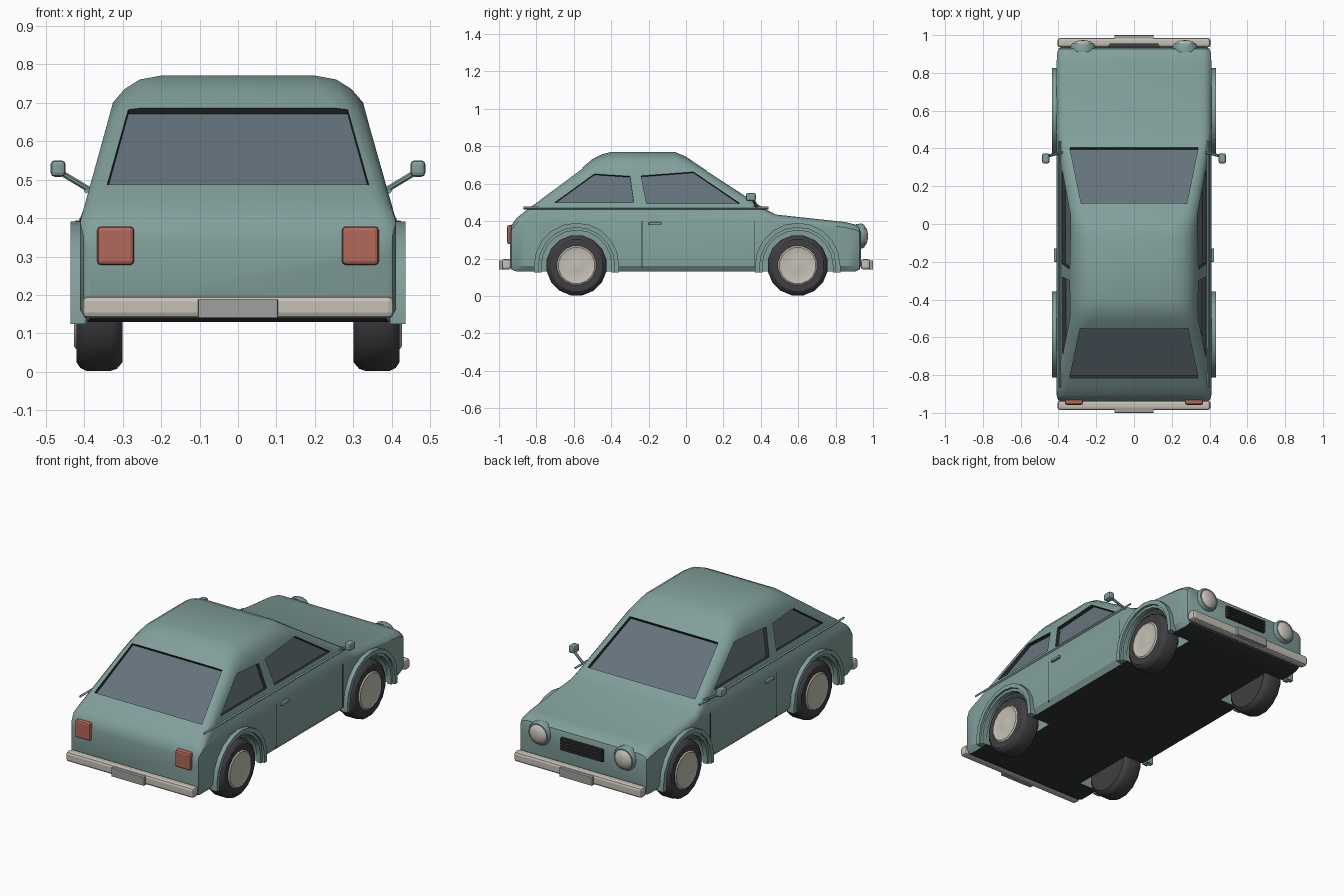
import bpy, bmesh, math
from mathutils import Vector

if "Cube" in bpy.data.objects:
    bpy.data.objects.remove(bpy.data.objects["Cube"])

def mat(name, r, g, b):
    m = bpy.data.materials.new(name)
    m.diffuse_color = (r, g, b, 1)
    m.use_nodes = True
    m.node_tree.nodes["Principled BSDF"].inputs["Base Color"].default_value = m.diffuse_color
    return m

PAINT = mat("paint", .22, .35, .33)
DARK = mat("dark_trim", .03, .035, .035)
GLASS = mat("glass", .13, .17, .20)
RUBBER = mat("rubber", .05, .05, .055)
CHROME = mat("chrome", .56, .53, .47)
PLATE = mat("plate", .35, .35, .34)
RED = mat("tail_lens", .45, .14, .10)

def make(name, verts, faces, mats, idx=None, smooth=True):
    me = bpy.data.meshes.new(name)
    me.from_pydata([tuple(v) for v in verts], [], faces)
    for m in mats:
        me.materials.append(m)
    if idx:
        for p, i in zip(me.polygons, idx):
            p.material_index = i
    bm = bmesh.new()
    bm.from_mesh(me)
    bmesh.ops.recalc_face_normals(bm, faces=bm.faces)
    bm.to_mesh(me)
    bm.free()
    ob = bpy.data.objects.new(name, me)
    bpy.context.collection.objects.link(ob)
    if smooth:
        shade(ob)
    return ob

def activate(ob):
    bpy.ops.object.select_all(action='DESELECT')
    ob.select_set(True)
    bpy.context.view_layer.objects.active = ob

def shade(ob):
    activate(ob)
    bpy.ops.object.shade_smooth_by_angle(angle=math.radians(32))

def box(name, x, y, z, m, bevel=0):
    v = [(a, b, c) for a in x for b in y for c in z]
    f = [(0, 1, 3, 2), (4, 6, 7, 5), (0, 4, 5, 1), (2, 3, 7, 6), (0, 2, 6, 4), (1, 5, 7, 3)]
    ob = make(name, v, f, [m], smooth=False)
    if bevel:
        mod = ob.modifiers.new("bevel", 'BEVEL')
        mod.width, mod.segments = bevel, 2
    return ob

def lathe(name, centre, axis, prof, n, m):
    """Revolve (distance along axis, radius) points around an axis."""
    axis = Vector(axis).normalized()
    u = axis.orthogonal().normalized()
    w = axis.cross(u)
    v, f = [], []
    for d, r in prof:
        for k in range(n):
            a = 2 * math.pi * (k + .5) / n
            v.append(Vector(centre) + axis * d + (u * math.cos(a) + w * math.sin(a)) * r)
    for i in range(len(prof) - 1):
        for k in range(n):
            j = (k + 1) % n
            f.append((i * n + k, i * n + j, (i + 1) * n + j, (i + 1) * n + k))
    f += [tuple(range(n)), tuple(range((len(prof) - 1) * n, len(prof) * n))]
    return make(name, v, f, [m])

def rod(name, p, q, r, n, m):
    d = Vector(q) - Vector(p)
    return lathe(name, p, d, [(0, r), (d.length, r)], n, m)

# Half width of the car at a given height
WIDTH = [(.13, .40), (.16, .41), (.40, .41), (.44, .395), (.70, .325), (.78, .30)]
def width(z):
    for (z0, w0), (z1, w1) in zip(WIDTH, WIDTH[1:]):
        if z <= z1:
            return w0 + (w1 - w0) * max(0, z - z0) / (z1 - z0)
    return WIDTH[-1][1]

# Body: lofted along y; stations are (y, top z, bottom z, side inset, shoulder size)
STATIONS = [(-.94, .34, .16, .022, .3), (-.932, .38, .14, .008, .35), (-.905, .417, .13, 0, .4),
            (-.86, .453, .13, 0, .45), (-.55, .69, .13, 0, .75), (-.50, .732, .13, 0, .95),
            (-.45, .757, .13, 0, 1), (-.40, .77, .13, 0, 1), (-.06, .77, .13, 0, 1),
            (0, .745, .13, 0, .9), (.04, .717, .13, 0, .7), (.42, .466, .13, 0, .4),
            (.48, .435, .13, 0, .4), (.85, .395, .13, 0, .4), (.905, .382, .13, .003, .4),
            (.927, .365, .14, .01, .35), (.935, .335, .16, .025, .3)]
verts, faces, idx = [], [], []
for y, zt, zb, inset, r in STATIONS:
    zs = zt - .07 * r
    half = [(width(zb) - inset - .01, zb), (width(zb + .03) - inset, zb + .03)]
    half += [(width(z) - inset, z) for z in (min(.40, zs - .024), min(.44, zs - .012), zs)]
    ws = half[-1][0]
    half += [(ws - .03 * r, zt - .035 * r), (ws - .07 * r, zt - .01 * r), (ws - .125 * r, zt)]
    verts += [(x, y, z) for x, z in half] + [(-x, y, z) for x, z in reversed(half)]
N = 16
for i in range(len(STATIONS) - 1):
    for k in range(N):
        j = (k + 1) % N
        faces.append((i * N + k, i * N + j, (i + 1) * N + j, (i + 1) * N + k))
        idx.append(1 if k == N - 1 else 0)
faces += [tuple(range(N)), tuple(range(len(verts) - N, len(verts)))]
idx += [0, 0]
body = make("body", verts, faces, [PAINT, DARK], idx, smooth=False)

def cut(cutter):
    mod = body.modifiers.new("cut", 'BOOLEAN')
    mod.operation, mod.solver, mod.object = 'DIFFERENCE', 'EXACT', cutter
    mod.material_mode = 'TRANSFER'
    activate(body)
    bpy.ops.object.modifier_apply(modifier=mod.name)
    bpy.data.objects.remove(cutter)

def window(corners, out):
    """Recessed window: dark reveal with a glass floor."""
    c = [Vector(p) for p in corners]
    n = (c[1] - c[0]).cross(c[3] - c[0]).normalized()
    if n.dot(Vector(out)) < 0:
        n = -n
    v = [p - n * .02 for p in c] + [p + n * .06 for p in c]
    f = [(0, 1, 2, 3), (4, 5, 6, 7)] + [(k, (k + 1) % 4, (k + 1) % 4 + 4, k + 4) for k in range(4)]
    cut(make("window_cutter", v, f, [GLASS, DARK], [0, 1, 1, 1, 1, 1], smooth=False))

# Windscreen, rear window and side windows
window([(-.34, .405, .476), (.34, .405, .476), (.28, .11, .671), (-.28, .11, .671)], (0, 1, 1))
window([(-.34, -.815, .487), (.34, -.815, .487), (.285, -.555, .686), (-.285, -.555, .686)], (0, -1, 1))
SIDE = [[(-.70, .50), (-.28, .50), (-.30, .64), (-.49, .652)],
        [(-.21, .493), (.29, .493), (.04, .663), (-.24, .642)]]
for s in (-1, 1):
    for quad in SIDE:
        window([(s * width(z), y, z) for y, z in quad], (s, 0, 0))

AXLES = {"rear": -.585, "front": .597}
HUB = .163
TYRE = [(-.06, .09), (-.06, .14), (-.045, .158), (-.03, .163), (.035, .163), (.05, .155), (.06, .14), (.06, .10)]
CAP = [(.0, .106), (.06, .106), (.066, .098), (.062, .085), (.066, .03), (.068, .01)]
for end, y in AXLES.items():
    for s, side in ((-1, "left"), (1, "right")):
        tag = f"{end}_{side}"
        # Wheel well
        cut(lathe("well_cutter", (s * .27, y, HUB), (s, 0, 0), [(0, .195), (.25, .195)], 24, PAINT))
        # Tyre and hubcap
        c = (s * .36, y, HUB)
        lathe("tyre_" + tag, c, (s, 0, 0), TYRE, 16, RUBBER)
        lathe("hubcap_" + tag, c, (s, 0, 0), CAP, 16, CHROME)
        # Stepped wheel arch flare
        for part, ri, ro, xo in (("arch_", .203, .228, .435), ("arch_lip_", .188, .206, .422)):
            def arc(r):
                pts = [(math.cos(math.pi * k / 10) * r, math.sin(math.pi * k / 10) * r + HUB) for k in range(11)]
                return [(r, .125)] + pts + [(-r, .125)]
            v, f = [], []
            for (a, b), (p, q) in zip(arc(ri), arc(ro)):
                v += [(s * .395, y + a, b), (s * xo, y + a, b), (s * xo, y + p, q), (s * .395, y + p, q)]
            for i in range(12):
                f += [(4 * i + k, 4 * i + (k + 1) % 4, 4 * i + 4 + (k + 1) % 4, 4 * i + 4 + k) for k in range(4)]
            f += [(0, 1, 2, 3), (48, 49, 50, 51)]
            make(part + tag, v, f, [PAINT])
shade(body)

# Bumpers and number plates
for s, end in ((-1, "rear"), (1, "front")):
    box("bumper_" + end, (-.405, .405), sorted((s * .935, s * .985)), (.14, .197), CHROME, .014)
    box("plate_" + end, (-.104, .104), sorted((s * .975, s * 1.0)), (.14, .19), PLATE, .003)

# Grille with slats
box("grille", (-.135, .135), (.92, .945), (.262, .335), DARK, .004)
for k in range(4):
    z = .272 + .0175 * k
    box(f"grille_slat_{k}", (-.13, .13), (.94, .955), (z - .004, z + .004), RUBBER)

for s, side in ((-1, "left"), (1, "right")):
    def xs(a, b):
        return sorted((s * a, s * b))
    # Headlight with rim
    lathe("headlight_rim_" + side, (s * .27, .91, .32), (0, 1, 0), [(0, .066), (.03, .068), (.045, .06)], 16, PAINT)
    lathe("headlight_" + side, (s * .27, .93, .32), (0, 1, 0),
          [(0, .057), (.022, .057), (.034, .045), (.041, .025), (.043, .006)], 16, CHROME)
    # Tail light
    box("tail_light_" + side, xs(.27, .366), (-.957, -.92), (.278, .378), RED, .01)
    # Wing mirror
    rod("mirror_arm_" + side, (s * .38, .38, .47), (s * .455, .36, .515), .008, 8, PAINT)
    box("mirror_" + side, xs(.448, .487), (.32, .374), (.507, .55), PAINT, .011)
    # Door handle, belt trim and door seams
    box("door_handle_" + side, xs(.405, .424), (-.2, -.13), (.378, .394), PAINT, .004)
    rod("belt_trim_" + side, (s * .394, -.868, .47), (s * .394, .44, .47), .007, 4, PAINT)
    for name, y in (("rear", -.235), ("front", .365)):
        box(f"door_seam_{name}_{side}", xs(.40, .4115), (y - .002, y + .002), (.15, .40), DARK)
